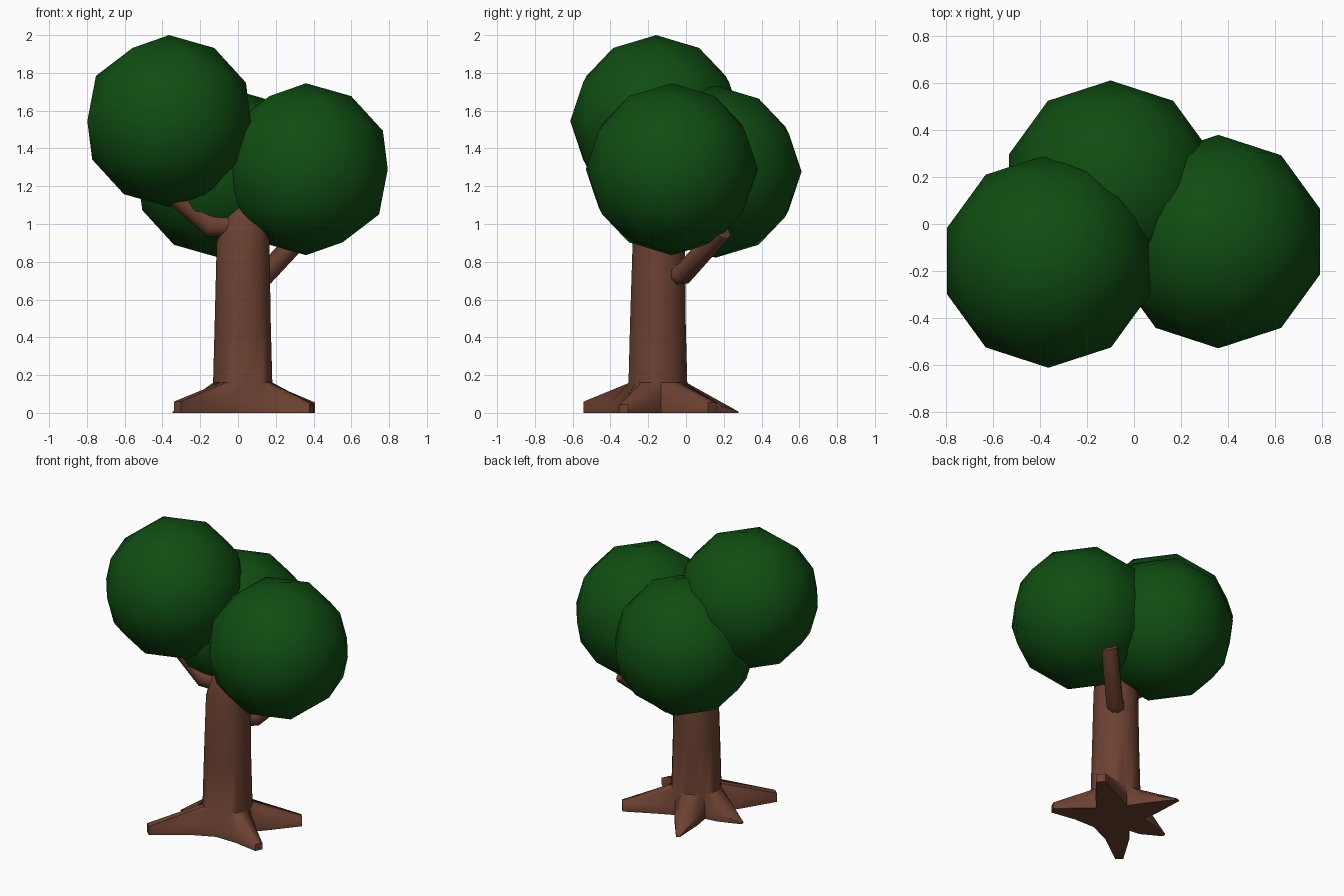
import bpy, bmesh, math
from mathutils import Vector

if "Cube" in bpy.data.objects:
    bpy.data.objects.remove(bpy.data.objects["Cube"])


def material(name, rgb):
    m = bpy.data.materials.new(name)
    m.diffuse_color = (*rgb, 1)
    m.use_nodes = True
    m.node_tree.nodes["Principled BSDF"].inputs["Base Color"].default_value = m.diffuse_color
    return m


BARK = material("bark_brown", (0.15, 0.053, 0.031))
LEAF = material("leaf_green", (0.005, 0.075, 0.006))


def loft(name, rings, mat, angle=35):
    """Skin a list of equal-length closed rings and cap both ends."""
    bm = bmesh.new()
    loops = [[bm.verts.new(p) for p in ring] for ring in rings]
    n = len(loops[0])
    for a, b in zip(loops, loops[1:]):
        for i in range(n):
            j = (i + 1) % n
            bm.faces.new((a[i], a[j], b[j], b[i]))
    bm.faces.new(loops[0][::-1])
    bm.faces.new(loops[-1])
    bmesh.ops.recalc_face_normals(bm, faces=bm.faces[:])
    me = bpy.data.meshes.new(name)
    bm.to_mesh(me)
    bm.free()
    ob = bpy.data.objects.new(name, me)
    bpy.context.collection.objects.link(ob)
    me.materials.append(mat)
    bpy.ops.object.select_all(action='DESELECT')
    ob.select_set(True)
    bpy.context.view_layer.objects.active = ob
    bpy.ops.object.shade_smooth_by_angle(angle=math.radians(angle))
    return ob


def tube(name, path, r, sides=8):
    """Round branch along a bent path, mitred at the bends."""
    pts = [Vector(p) for p in path]
    rings = []
    for i, p in enumerate(pts):
        d1 = (pts[i] - pts[i - 1]).normalized() if i else (pts[1] - pts[0]).normalized()
        d2 = (pts[i + 1] - pts[i]).normalized() if i < len(pts) - 1 else d1
        d = (d1 + d2).normalized()
        side = Vector((0, 0, 1)).cross(d).normalized()
        up = d.cross(side)
        k = 1 / d.dot(d1)
        rings.append([p + side * r * math.cos(t) + up * r * k * math.sin(t)
                      for t in ((s + 0.5) * math.tau / sides for s in range(sides))])
    return loft(name, rings, BARK, 50)


# Trunk with five flaring roots: (tip x, tip y, tip height, tip half width)
CX, CY = 0.025, -0.15
ROOTS = [(0.39, -0.33, 0.045, 0.025), (0.39, 0.14, 0.055, 0.03),
         (-0.13, 0.275, 0.006, 0.012), (-0.345, -0.12, 0.006, 0.012),
         (-0.32, -0.525, 0.06, 0.025)]
polar = [(math.atan2(y - CY, x - CX), math.hypot(x - CX, y - CY), h, w)
         for x, y, h, w in ROOTS]
polar = [(a if a > -1 else a + math.tau, r, h, w) for a, r, h, w in polar]

ground, ridge, angles = [], [], []
for i, (a, r, h, w) in enumerate(polar):
    before = polar[i - 1][0] - (math.tau if i == 0 else 0)
    va = (a + before) / 2
    v = Vector((CX + 0.175 * math.cos(va), CY + 0.175 * math.sin(va), 0))
    d, t = Vector((math.cos(a), math.sin(a), 0)), Vector((-math.sin(a), math.cos(a), 0))
    c = Vector((CX, CY, 0))
    mid = 0.22 + 0.2 * (r - 0.3)
    section = [(v, 0.06), (c + d * mid - t * 0.075, 0.06), (c + d * r - t * w, h),
               (c + d * r + t * w, h), (c + d * mid + t * 0.075, 0.06)]
    for p, z in section:
        ground.append(p)
        ridge.append(p + Vector((0, 0, z)))
    angles += [va, a - 0.4, a - 0.13, a + 0.13, a + 0.4]

rings = [ground, ridge]
for x, y, z, r in [(CX, CY, 0.16, 0.157), (0.025, -0.15, 0.5, 0.148),
                   (0.027, -0.145, 0.9, 0.14), (0.045, -0.14, 1.05, 0.115),
                   (0.065, -0.13, 1.125, 0.09)]:
    rings.append([Vector((x + r * math.cos(a), y + r * math.sin(a), z)) for a in angles])
loft("trunk", rings, BARK, 45)

# Branches
tube("left_branch", [(0.0, -0.17, 0.99), (-0.145, -0.17, 0.99), (-0.38, -0.165, 1.195)], 0.06)
tube("back_branch", [(0.08, -0.07, 0.73), (0.145, -0.015, 0.735), (0.36, 0.19, 0.965)], 0.055)

# Leaf balls
for name, loc in [("left_foliage", (-0.365, -0.158, 1.545)),
                  ("right_foliage", (0.36, -0.075, 1.29)),
                  ("back_foliage", (-0.1, 0.157, 1.277))]:
    bpy.ops.mesh.primitive_ico_sphere_add(subdivisions=2, radius=0.455, location=loc)
    ob = bpy.context.object
    ob.name = name
    ob.data.materials.append(LEAF)
    bpy.ops.object.shade_smooth()
